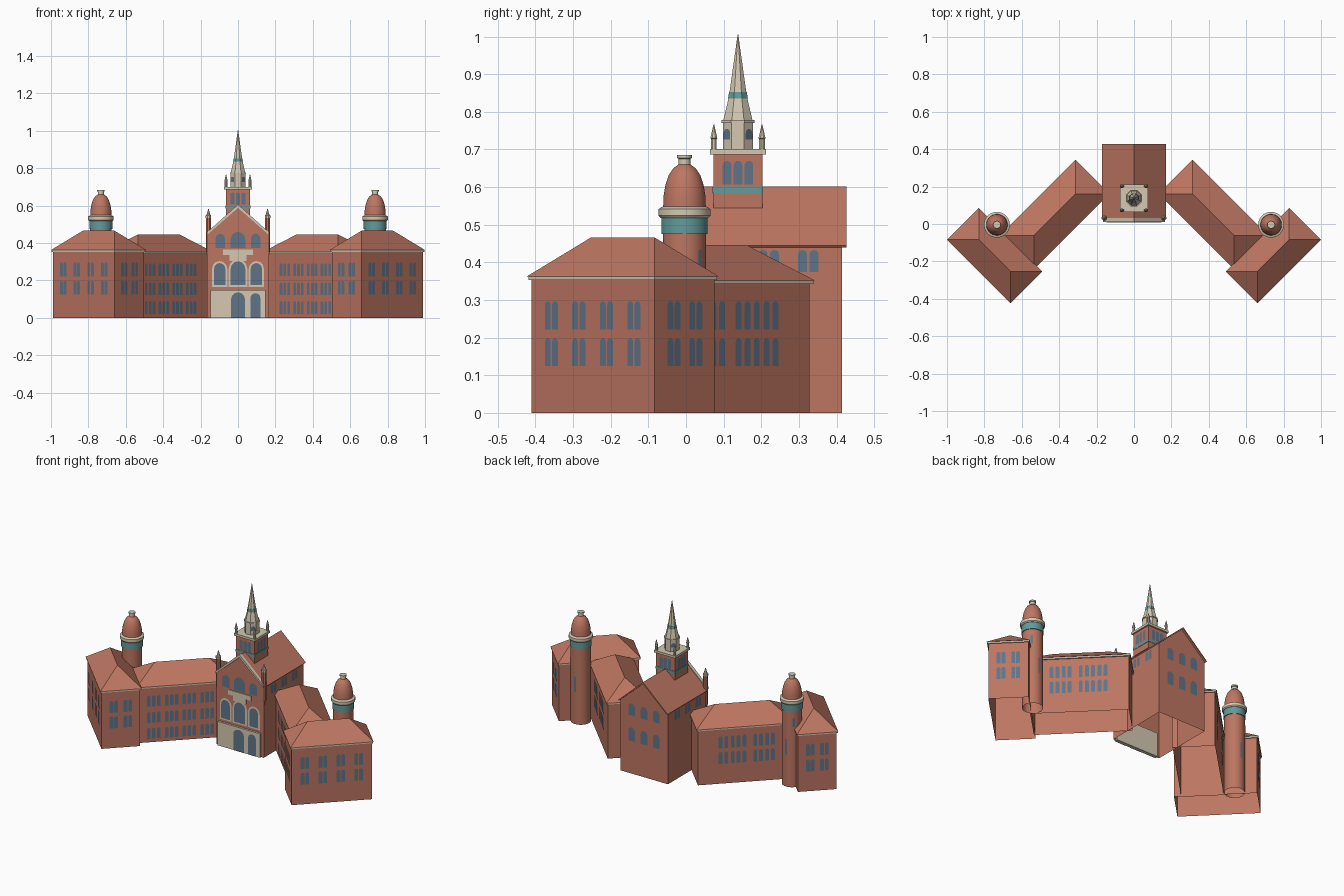
import bpy, math
from mathutils import Vector

if "Cube" in bpy.data.objects:
    bpy.data.objects.remove(bpy.data.objects["Cube"])


def material(name, rgb):
    m = bpy.data.materials.new(name)
    m.use_nodes = True
    m.diffuse_color = (*rgb, 1)
    m.node_tree.nodes["Principled BSDF"].inputs["Base Color"].default_value = (*rgb, 1)
    return m


BRICK = material("red brick", (0.51, 0.18, 0.12))
STONE = material("cream stone", (0.66, 0.58, 0.44))
TEAL = material("teal copper", (0.125, 0.325, 0.325))
GLASS = material("slate glass", (0.115, 0.175, 0.25))
S = math.sqrt(0.5)


def add(name, verts, faces, mat, mirror=False, smooth=False):
    me = bpy.data.meshes.new(name)
    me.from_pydata(verts, [], faces)
    me.materials.append(mat)
    ob = bpy.data.objects.new(name, me)
    bpy.context.collection.objects.link(ob)
    if mirror:
        ob.modifiers.new("mirror", "MIRROR").use_mirror_merge = False
    if smooth:
        bpy.ops.object.select_all(action="DESELECT")
        ob.select_set(True)
        bpy.context.view_layer.objects.active = ob
        bpy.ops.object.shade_smooth_by_angle(angle=math.radians(35))


def loft(rings, capped=True):
    """Verts and faces of a solid, or an open shell, through equal rings."""
    n = len(rings[0])
    verts = [v for r in rings for v in r]
    faces = []
    for k in range(len(rings) - 1):
        for i in range(n):
            j = (i + 1) % n
            faces.append((k * n + i, k * n + j, (k + 1) * n + j, (k + 1) * n + i))
    if capped:
        faces += [tuple(reversed(range(n))), tuple(range(len(verts) - n, len(verts)))]
    return verts, faces


def lathe(name, center, profile, mat, sides=8, mirror=False, smooth=False, capped=True):
    rings = []
    for r, z in profile:
        ring = []
        for i in range(sides):
            a = (i + 0.5) * math.tau / sides
            ring.append((center[0] + r * math.cos(a), center[1] + r * math.sin(a), z))
        rings.append(ring)
    add(name, *loft(rings, capped), mat, mirror, smooth)


def slab(name, c, u, length, width, z0, z1, mat, mirror=False, capped=True):
    v = Vector((-u.y, u.x))
    corners = [c + u * a * length / 2 + v * b * width / 2
               for a, b in ((-1, -1), (1, -1), (1, 1), (-1, 1))]
    add(name, *loft([[(p.x, p.y, z) for p in corners] for z in (z0, z1)], capped), mat, mirror)


def extrude_y(name, outline, y0, y1, mat, mirror=False, floor=True):
    """Solid from an x, z outline whose first edge is the floor."""
    verts, faces = loft([[(x, y, z) for x, z in outline] for y in (y1, y0)])
    add(name, verts, faces if floor else faces[1:], mat, mirror)


def panes(name, specs, mat, mirror=False, depth=0.0015):
    """Flat arched panels: each spec is wall point, outward normal, sill, width, height."""
    verts, faces = [], []
    for p, n, z, w, h in specs:
        t = Vector((-n.y, n.x))
        r = w / 2
        out = [(-r, 0), (r, 0)]
        out += [(r * math.cos(k * math.pi / 6), h - r + r * math.sin(k * math.pi / 6)) for k in range(7)]
        faces.append(tuple(range(len(verts), len(verts) + len(out))))
        for a, b in out:
            e = p + t * a + n * depth
            verts.append((e.x, e.y, z + b))
    add(name, verts, faces, mat, mirror)


# Side wings: open-bottomed walls, cornice, hipped roof
def wing(name, c, u, length, width, eave, ridge, inset):
    v = Vector((-u.y, u.x))
    slab(name + "_walls", c, u, length - 2 * inset, width - 2 * inset, 0, eave - 0.008, BRICK, True, False)
    slab(name + "_cornice", c, u, length - 0.005, width - 0.005, eave - 0.01, eave, STONE, True)
    L, W = length / 2, width / 2
    pts = [(-L, -W), (L, -W), (L, W), (-L, W), (W - L, 0), (L - W, 0)]
    verts = [(*(c + u * a + v * b), eave if b else ridge) for a, b in pts]
    add(name + "_roof", verts, [(3, 2, 1, 0), (0, 1, 5, 4), (1, 2, 5), (2, 3, 4, 5), (3, 0, 4)], BRICK, True)


inner_c, inner_u = Vector((0.424, 0.05)), Vector((S, -S))
outer_c, outer_u = Vector((0.745, -0.168)), Vector((S, S))
wing("inner_wing", inner_c, inner_u, 0.571, 0.257, 0.352, 0.446, 0.01)
wing("outer_wing", outer_c, outer_u, 0.48, 0.24, 0.363, 0.466, 0.008)


def wall_row(c, n, reach, offsets, sills, w=0.022, h=0.075):
    t = Vector((-n.y, n.x))
    return [(c + n * reach + t * s, n, z, w, h) for s in offsets for z in sills]


def pairs(centers):
    return [c + d for c in centers for d in (-0.0135, 0.0135)]


two, three = (0.124, 0.222), (0.022, 0.122, 0.224)
specs = wall_row(outer_c, inner_u, 0.112, pairs((-0.155, -0.052, 0.052, 0.155)), two)
for n in (outer_u, -outer_u):
    specs += wall_row(outer_c, n, 0.232, pairs((-0.041, 0.041)), two)
panes("outer_wing_windows", specs, GLASS, True)
triples = [g + d for g in (-0.125, -0.022, 0.081, 0.184) for d in (-0.029, 0, 0.029)]
specs = wall_row(inner_c, -outer_u, 0.1185, triples, three, 0.02, 0.068)
specs += wall_row(inner_c, outer_u, 0.1185,
                  (-0.157, -0.124, -0.088, -0.055, 0.007, 0.041, 0.075, 0.112, 0.146), two)
panes("inner_wing_windows", specs, GLASS, True)

# Round turrets
tc = Vector((0.733, -0.004))
lathe("turret_shaft", tc, [(0.058, 0), (0.058, 0.48)], BRICK, 32, True, True, False)
lathe("turret_band", tc, [(0.062, 0.475), (0.062, 0.522)], TEAL, 32, True, True)
lathe("turret_ring", tc, [(0.064, 0.518), (0.069, 0.524), (0.069, 0.542), (0.057, 0.549)], STONE, 32, True, True)
lathe("turret_dome", tc, [(0.057, 0.545), (0.056, 0.575), (0.051, 0.605), (0.042, 0.632), (0.03, 0.65),
                          (0.016, 0.66)], BRICK, 32, True, True)
lathe("turret_finial", tc, [(0.016, 0.655), (0.016, 0.675), (0.02, 0.677), (0.02, 0.685)], STONE, 16, True, True)
back = Vector((0, 1))
panes("turret_slits", [(tc + outer_u * 0.058, outer_u, 0.38, 0.014, 0.055),
                       (tc + back * 0.058, back, 0.2, 0.014, 0.1)], GLASS, True)

# Central hall with gable roof
extrude_y("hall_walls", [(-0.165, 0), (0.165, 0), (0.165, 0.445), (0, 0.592), (-0.165, 0.445)],
          0.02, 0.415, BRICK, floor=False)
extrude_y("hall_roof", [(-0.172, 0.445), (-0.168, 0.44), (0, 0.59), (0.168, 0.44), (0.172, 0.445), (0, 0.601)],
          0.03, 0.427, BRICK)
extrude_y("gable_coping", [(0.165, 0.444), (0.165, 0.458), (0, 0.607), (0, 0.588)], 0.012, 0.032, STONE, True)
side = Vector((1, 0))
panes("hall_side_windows", [(Vector((0.165, y)), side, 0.375, 0.024, 0.058)
                            for y in (0.1, 0.13, 0.205, 0.235, 0.31, 0.34)], GLASS, True)
panes("hall_back_windows", [(Vector((x, 0.415)), back, z, 0.046, h) for x in (-0.085, 0, 0.085)
                            for z, h in ((0.205, 0.085), (0.365, 0.075))], GLASS)

# Front facade
front = Vector((0, -1))
origin = Vector((0, 0.02))
extrude_y("entrance_base", [(-0.147, 0), (0.147, 0), (0.147, 0.15), (-0.147, 0.15)], 0.008, 0.03, STONE)
panes("doors", [(Vector((0, 0.008)), front, 0, 0.075, 0.137),
                (Vector((0.093, 0.008)), front, 0, 0.055, 0.132)], GLASS)
arches = [(0, 0.175, 0.078, 0.128), (-0.098, 0.175, 0.06, 0.118), (0.098, 0.175, 0.06, 0.118)]
panes("arch_surrounds", [(origin + side * x, front, z - 0.01, w + 0.022, h + 0.021) for x, z, w, h in arches],
      STONE)
upper = [(0, 0.375, 0.078, 0.085), (-0.095, 0.375, 0.05, 0.075), (0.095, 0.375, 0.05, 0.075)]
panes("facade_windows", [(origin + side * x, front, z, w, h) for x, z, w, h in arches + upper], GLASS, depth=0.004)
extrude_y("balcony", [(-0.045, 0.305), (0.045, 0.305), (0.045, 0.335), (0.08, 0.335), (0.08, 0.365),
                      (-0.08, 0.365), (-0.08, 0.335), (-0.045, 0.335)], 0.015, 0.025, STONE)
lathe("facade_post", (0.158, 0.032), [(0.008, 0.33), (0.014, 0.36), (0.014, 0.54)], BRICK, 8, True)
lathe("facade_post_cap", (0.158, 0.032), [(0.016, 0.535), (0.016, 0.548), (0.011, 0.55), (0.002, 0.582)],
      STONE, 8, True)

# Bell tower
bc = Vector((0, 0.138))
slab("tower_shaft", bc, side, 0.13, 0.13, 0.545, 0.69, BRICK)
slab("tower_band", bc, side, 0.134, 0.134, 0.585, 0.601, TEAL)
slab("tower_cornice", bc, side, 0.148, 0.148, 0.687, 0.701, STONE)
specs = []
for n in (side, -side, back, front):
    specs += wall_row(bc, n, 0.065, (-0.029, 0, 0.029), (0.607,), 0.023, 0.063)
panes("tower_windows", specs, GLASS)
for sy, label in ((-1, "front"), (1, "back")):
    lathe("pinnacle_" + label, (0.064, bc.y + sy * 0.064),
          [(0.008, 0.7), (0.008, 0.728), (0.01, 0.73), (0.001, 0.767)], STONE, 8, True)

# Octagonal spire
lathe("spire_drum", bc, [(0.043, 0.7), (0.043, 0.772)], STONE)
lathe("spire_ledge", bc, [(0.047, 0.771), (0.047, 0.778)], STONE)
lathe("spire", bc, [(0.042, 0.777), (0.026, 0.84), (0.001, 1.005)], STONE)
lathe("spire_band", bc, [(0.0285, 0.835), (0.0255, 0.853)], TEAL)
panes("spire_windows", [(bc + Vector((a, b)) * 0.04, Vector((a, b)), 0.727, 0.025, 0.028)
                        for a in (-S, S) for b in (-S, S)], GLASS)
